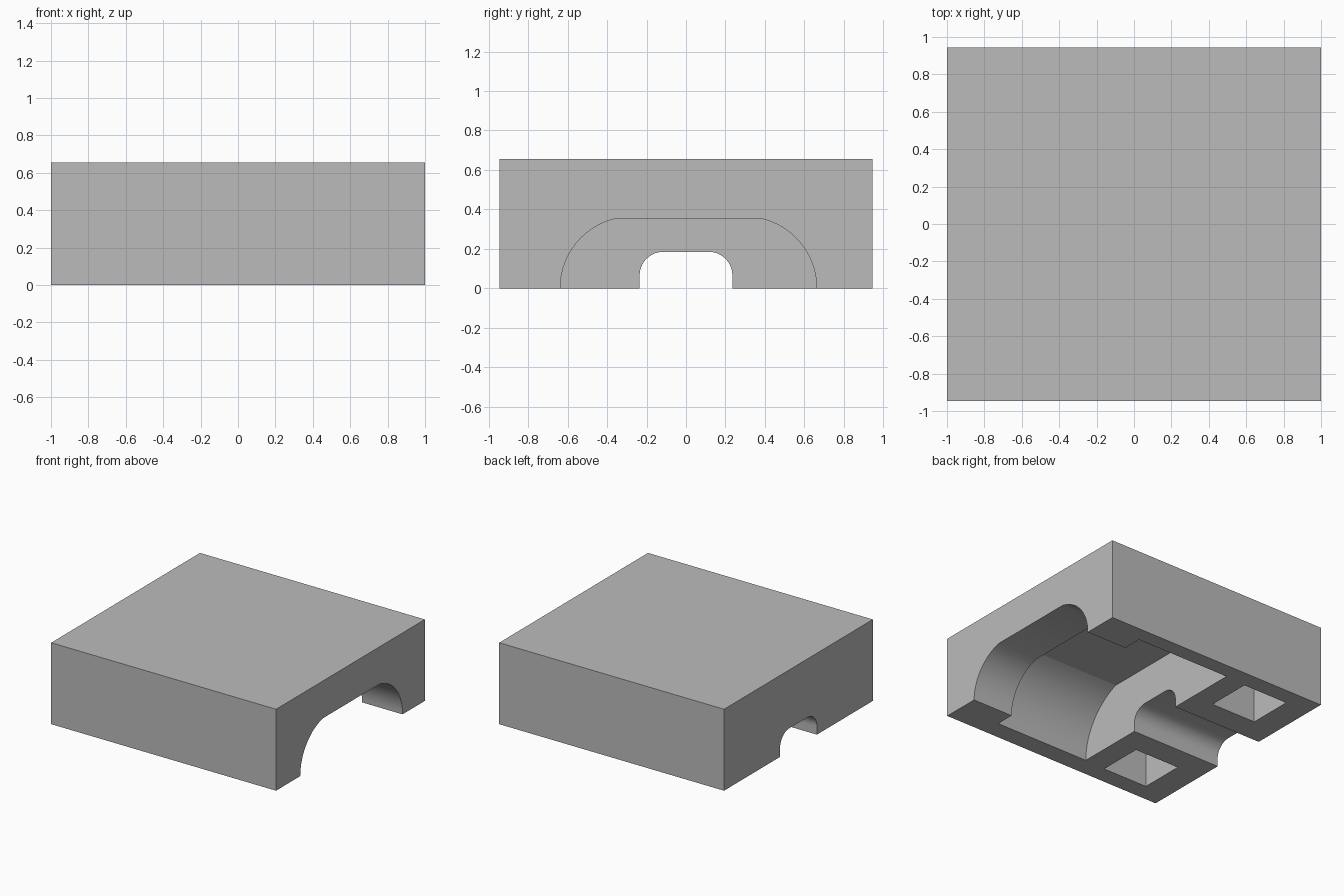
import bpy, bmesh, math

if "Cube" in bpy.data.objects:
    bpy.data.objects.remove(bpy.data.objects["Cube"], do_unlink=True)

GREY = (0.5, 0.5, 0.5, 1.0)
grey = bpy.data.materials.new("plain_grey")
grey.use_nodes = True
grey.diffuse_color = GREY
grey.node_tree.nodes["Principled BSDF"].inputs["Base Color"].default_value = GREY


def prism(name, profile, x0, x1):
    """Extrude a (y, z) outline along x."""
    bm = bmesh.new()
    face = bm.faces.new([bm.verts.new((x0, y, z)) for y, z in profile])
    ext = bmesh.ops.extrude_face_region(bm, geom=[face])
    moved = [v for v in ext["geom"] if isinstance(v, bmesh.types.BMVert)]
    bmesh.ops.translate(bm, verts=moved, vec=(x1 - x0, 0, 0))
    bmesh.ops.recalc_face_normals(bm, faces=bm.faces)
    mesh = bpy.data.meshes.new(name)
    bm.to_mesh(mesh)
    bm.free()
    mesh.materials.append(grey)
    obj = bpy.data.objects.new(name, mesh)
    bpy.context.collection.objects.link(obj)
    return obj


def rect(y0, y1, z0, z1):
    return [(y0, z0), (y1, z0), (y1, z1), (y0, z1)]


def arch(left, right, radius, spring, top, steps=14):
    """Flat-topped arch with rounded shoulders, open below the ground."""
    end = math.asin(min(1, (top - spring) / radius))
    arc = [(radius * math.cos(end * i / steps),
            spring + radius * math.sin(end * i / steps)) for i in range(steps + 1)]
    pts = [(right + radius, -0.1)] + [(right + c, z) for c, z in arc]
    pts += [(left - c, z) for c, z in reversed(arc)] + [(left - radius, -0.1)]
    return pts


# Solid block
block = prism("housing_block", rect(-0.945, 0.945, 0, 0.655), -1, 1)

# Stepped tunnel: chamber, wide mouth, narrow mouth; then two blind pockets
cutters = [
    prism("chamber_cutter", arch(-0.275, 0.305, 0.515, 0, 0.485), -0.2, 0.64),
    prism("wide_mouth_cutter", arch(-0.275, 0.30, 0.3625, 0, 0.355), 0.5, 1.1),
    prism("narrow_mouth_cutter", arch(-0.115, 0.115, 0.12, 0.065, 0.185), -1.1, 0),
    prism("front_pocket_cutter", rect(-0.8, -0.435, -0.1, 0.48), -0.785, -0.385),
    prism("back_pocket_cutter", rect(0.44, 0.805, -0.1, 0.48), -0.785, -0.385),
]

bpy.ops.object.select_all(action="DESELECT")
block.select_set(True)
bpy.context.view_layer.objects.active = block
for cutter in cutters:
    mod = block.modifiers.new(cutter.name, "BOOLEAN")
    mod.operation = "DIFFERENCE"
    mod.solver = "EXACT"
    mod.object = cutter
    bpy.ops.object.modifier_apply(modifier=mod.name)
    bpy.data.objects.remove(cutter, do_unlink=True)

bpy.ops.object.shade_smooth_by_angle(angle=math.radians(15))
